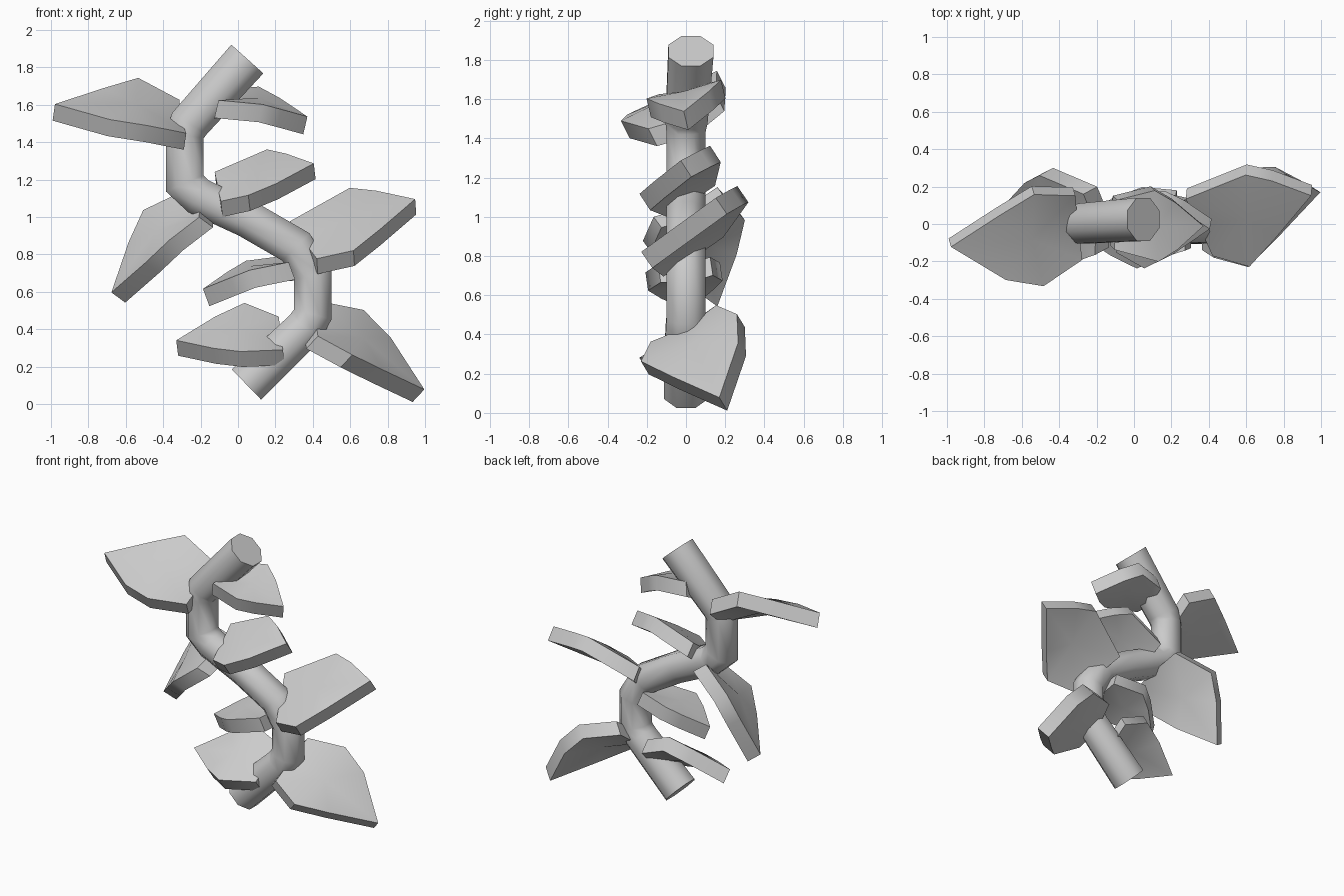
import bpy, bmesh, math
from mathutils import Vector as V

if "Cube" in bpy.data.objects:
    bpy.data.objects.remove(bpy.data.objects["Cube"])


def make_object(name, bm, angle):
    bmesh.ops.recalc_face_normals(bm, faces=bm.faces)
    me = bpy.data.meshes.new(name)
    bm.to_mesh(me)
    bm.free()
    ob = bpy.data.objects.new(name, me)
    bpy.context.collection.objects.link(ob)
    bpy.ops.object.select_all(action='DESELECT')
    ob.select_set(True)
    bpy.context.view_layer.objects.active = ob
    bpy.ops.object.shade_smooth_by_angle(angle=math.radians(angle))
    return ob


# Winding stem: octagonal tube with mitred rings along an S path (x, y, z, radius)
def stem(path):
    bm = bmesh.new()
    pts = [V(p[:3]) for p in path]
    rings = []
    for i, p in enumerate(pts):
        a = (p - pts[i - 1]).normalized() if i else (pts[1] - p).normalized()
        b = (pts[i + 1] - p).normalized() if i < len(pts) - 1 else a
        t = (a + b).normalized()
        side = t.cross(V((0, 1, 0))).normalized() / max(0.7, t.dot(a))
        up = V((0, 1, 0))
        r = path[i][3] / math.cos(math.pi / 8)
        angles = [math.pi / 8 + k * math.pi / 4 for k in range(8)]
        rings.append([bm.verts.new(p + r * (math.cos(q) * side + math.sin(q) * up))
                      for q in angles])
    for r0, r1 in zip(rings, rings[1:]):
        for k in range(8):
            j = (k + 1) % 8
            bm.faces.new((r0[k], r0[j], r1[j], r1[k]))
    bm.faces.new(rings[0])
    bm.faces.new(rings[-1])
    make_object("stem", bm, 60)


# Thick leaf: outline spanned by base, tip and the two widest corners,
# with the part next to the stem drooping below the blade
def leaf(name, base, tip, front, back, bulge_f=0.08, bulge_b=0.08, droop=0.055, thick=0.1):
    base, tip, front, back = V(base), V(tip), V(front), V(back)
    axis = tip - base
    normal = axis.cross(back - front).normalized()
    if normal.z < 0:
        normal.negate()
    drop = normal * droop

    def side(corner, bulge):
        e = corner - base - axis * ((corner - base).dot(axis) / axis.length_squared)
        return [base + 0.7 * e - drop, corner, corner.lerp(tip, 0.42) + e * bulge]

    f, b = side(front, bulge_f), side(back, bulge_b)
    outline = [base - drop] + f + [tip] + b[::-1]
    mid = (front + back) / 2 * 0.6 + (base + axis * 0.45) * 0.4 + normal * 0.01
    bm = bmesh.new()
    layers = []
    for s in (0.5, -0.5):
        rim = [bm.verts.new(p + normal * thick * s) for p in outline]
        c = bm.verts.new(mid + normal * thick * s)
        for k in range(8):
            bm.faces.new((c, rim[k], rim[(k + 1) % 8]))
        layers.append(rim)
    for k in range(8):
        j = (k + 1) % 8
        bm.faces.new((layers[0][k], layers[0][j], layers[1][j], layers[1][k]))
    make_object(name, bm, 48)


stem([(0.045, 0, 0.105, 0.113), (0.36, 0, 0.41, 0.105), (0.40, 0, 0.48, 0.1),
      (0.40, 0, 0.69, 0.1), (0.31, 0, 0.84, 0.1), (0.05, 0, 0.99, 0.1),
      (-0.21, 0, 1.11, 0.1), (-0.285, 0, 1.18, 0.1), (-0.285, 0, 1.44, 0.1),
      (-0.26, 0.003, 1.50, 0.107), (0.05, 0.025, 1.845, 0.115)])

# Leaves from top to bottom
leaf("leaf_top_left", (-0.30, 0, 1.51), (-0.985, -0.1, 1.56),
     (-0.49, -0.31, 1.445), (-0.54, 0.18, 1.70), bulge_f=0.2, bulge_b=0.02)
leaf("leaf_top_right", (-0.11, 0, 1.60), (0.36, 0, 1.49),
     (0.12, -0.19, 1.555), (0.10, 0.19, 1.65), droop=0.03)
leaf("leaf_centre_right", (-0.11, -0.02, 1.17), (0.41, 0, 1.245),
     (0.06, -0.21, 1.075), (0.16, 0.15, 1.32))
leaf("leaf_mid_left", (-0.21, 0, 1.05), (-0.64, 0.14, 0.57),
     (-0.33, -0.2, 0.85), (-0.47, 0.28, 1.01))
leaf("leaf_mid_right", (0.34, 0, 0.89), (0.95, 0.18, 1.055),
     (0.62, -0.2, 0.78), (0.60, 0.29, 1.115), bulge_f=0.02)
leaf("leaf_centre_left", (0.28, 0, 0.735), (-0.17, 0, 0.57),
     (0.08, -0.2, 0.67), (0.06, 0.18, 0.72), droop=0.03)
leaf("leaf_low_left", (0.23, 0, 0.37), (-0.325, 0, 0.30),
     (0.02, -0.21, 0.24), (0.04, 0.17, 0.50), droop=0.06)
leaf("leaf_low_right", (0.42, 0, 0.44), (0.965, 0.19, 0.045),
     (0.58, -0.21, 0.23), (0.64, 0.28, 0.47), bulge_f=0.02, bulge_b=0.2)
